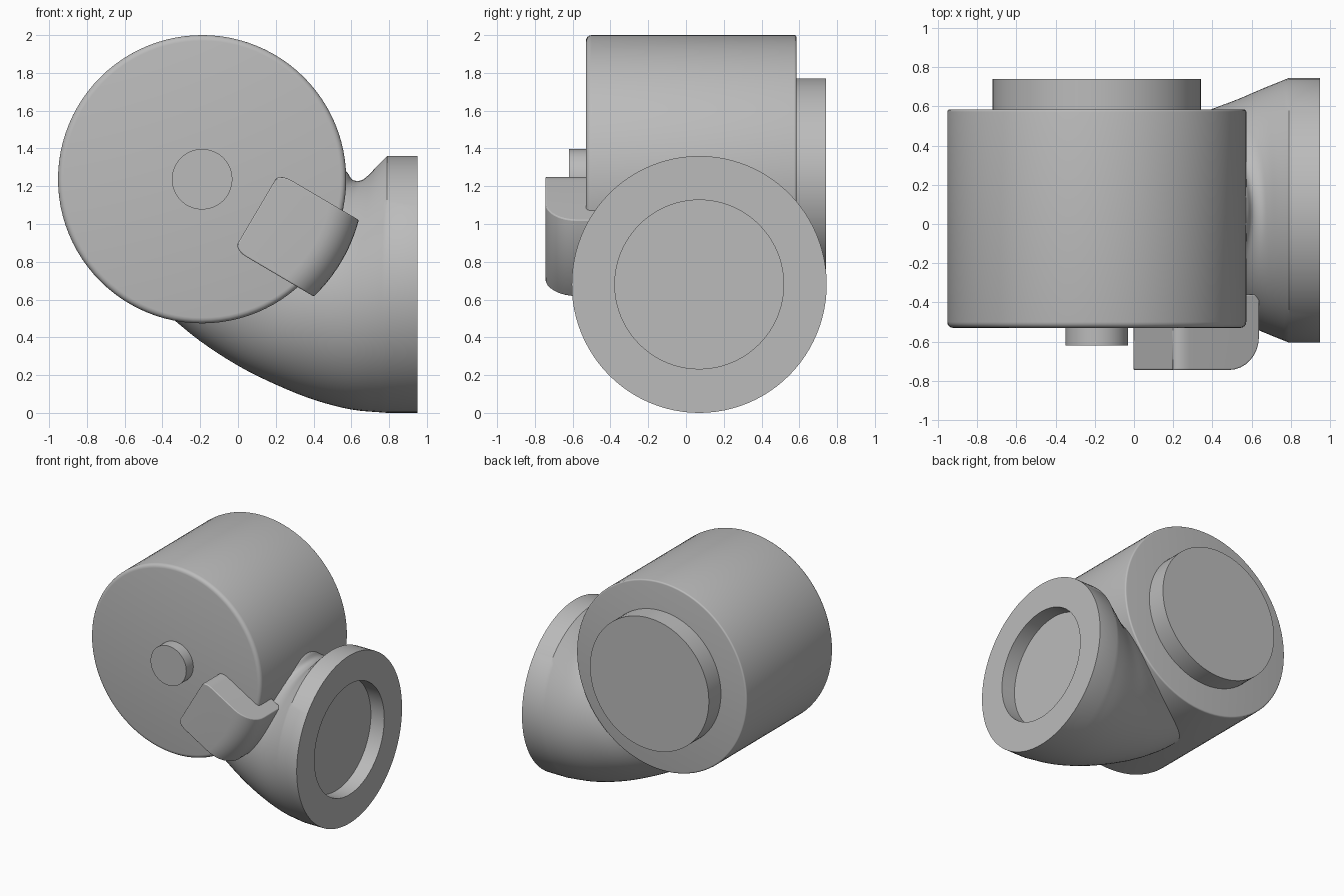
import bpy, bmesh, math
from mathutils import Vector, Matrix

if "Cube" in bpy.data.objects:
    bpy.data.objects.remove(bpy.data.objects["Cube"])

GREY = bpy.data.materials.new("plain_grey")
GREY.use_nodes = True
GREY.diffuse_color = (0.5, 0.5, 0.5, 1)
GREY.node_tree.nodes["Principled BSDF"].inputs["Base Color"].default_value = (0.5, 0.5, 0.5, 1)

SIDES = 96
AXIS_X, AXIS_Z, DRUM_R = -0.19, 1.237, 0.763   # drum axis runs along y


def finish(name, bm, angle=35):
    bmesh.ops.recalc_face_normals(bm, faces=bm.faces[:])
    mesh = bpy.data.meshes.new(name)
    bm.to_mesh(mesh)
    bm.free()
    mesh.materials.append(GREY)
    obj = bpy.data.objects.new(name, mesh)
    bpy.context.collection.objects.link(obj)
    bpy.ops.object.select_all(action='DESELECT')
    obj.select_set(True)
    bpy.context.view_layer.objects.active = obj
    bpy.ops.object.shade_smooth_by_angle(angle=math.radians(angle))
    return obj


def loft(name, sections):
    """Join elliptical rings, each given by its centre and two half axes."""
    bm = bmesh.new()
    rings = []
    for centre, a, b in sections:
        angles = [2 * math.pi * i / SIDES for i in range(SIDES)]
        rings.append([bm.verts.new(centre + a * math.cos(t) + b * math.sin(t)) for t in angles])
    for r0, r1 in zip(rings, rings[1:]):
        for i in range(SIDES):
            j = (i + 1) % SIDES
            bm.faces.new((r0[i], r0[j], r1[j], r1[i]))
    bm.faces.new(rings[0])
    bm.faces.new(rings[-1])
    return finish(name, bm)


def turned(name, profile):
    """Round part on the drum axis from (radius, y) pairs."""
    return loft(name, [(Vector((AXIS_X, y, AXIS_Z)), Vector((r, 0, 0)), Vector((0, 0, r)))
                       for r, y in profile])


def rounded_rim(r, y, size, inward, steps=4):
    """Quarter-round edge from the end face to the side wall."""
    pts = []
    for i in range(steps + 1):
        t = math.pi / 2 * i / steps
        pts.append((r - size + size * math.sin(t), y + inward * size * (1 - math.cos(t))))
    return pts


# Drum, rear disc and front knob
turned("drum", rounded_rim(DRUM_R, -0.53, 0.03, 1) + rounded_rim(DRUM_R, 0.585, 0.012, -1)[::-1])
turned("rear_disc", [(0.533, 0.5), (0.533, 0.74)])
turned("front_knob", [(0.16, -0.5), (0.16, -0.62)])

# Elbow: (lower x, z, upper x, z, half width) from the flange into the drum
KEYS = [Vector(k) for k in (
    (0.79, 0.0, 0.79, 1.36, 0.675),
    (0.60, 0.018, 0.735, 1.305, 0.625),
    (0.40, 0.07, 0.69, 1.258, 0.57),
    (0.20, 0.15, 0.65, 1.23, 0.52),
    (0.00, 0.25, 0.605, 1.235, 0.46),
    (-0.20, 0.38, 0.57, 1.28, 0.41),
    (-0.36, 0.51, 0.50, 1.30, 0.36))]


def ring(key):
    lx, lz, ux, uz, w = key
    low, up = Vector((lx, 0.07, lz)), Vector((ux, 0.07, uz))
    return (low + up) / 2, (up - low) / 2, Vector((0, w, 0))


def smooth_keys(keys, steps=4):
    padded = [keys[0] * 2 - keys[1]] + keys + [keys[-1] * 2 - keys[-2]]
    out = []
    for p0, p1, p2, p3 in zip(padded, padded[1:], padded[2:], padded[3:]):
        for s in range(steps):
            t = s / steps
            out.append(p1 + (p2 - p0) * (t / 2) + (p0 * 2 - p1 * 5 + p2 * 4 - p3) * (t * t / 2)
                       + (p1 * 3 - p0 - p2 * 3 + p3) * (t ** 3 / 2))
    return out + [keys[-1]]


# Flange with a round recess, running on into the elbow
def flange_ring(x, r):
    return Vector((x, 0.07, 0.68)), Vector((0, 0, r)), Vector((0, min(r, 0.675), 0))


loft("elbow_and_flange",
     [flange_ring(0.83, 0.447), flange_ring(0.95, 0.447), flange_ring(0.95, 0.68)]
     + [ring(k) for k in smooth_keys(KEYS)])

# Latch: hooked profile (radius from drum axis, y), wrapped round the drum rim
INNER, OUTER, HALF = 0.335, 0.857, 0.235
corner = [(OUTER - 0.17 + 0.17 * math.sin(t), -0.575 - 0.17 * math.cos(t))
          for t in (math.pi / 2 * i / 8 for i in range(9))]
profile = [(INNER, -0.52), (INNER, -0.745)] + corner + [(OUTER, -0.36), (0.75, -0.36), (0.75, -0.52)]
bm = bmesh.new()
SLICES = 12
rows = []
for s in range(SLICES + 1):
    v = HALF * (2 * s / SLICES - 1)
    rows.append([bm.verts.new((r if r < 0.6 else math.sqrt(r * r - v * v), y, v)) for r, y in profile])
n = len(profile)
for a, b in zip(rows, rows[1:]):
    for i in range(n):
        j = (i + 1) % n
        bm.faces.new((a[i], a[j], b[j], b[i]))
bm.faces.new(rows[0])
bm.faces.new(rows[-1])
bmesh.ops.recalc_face_normals(bm, faces=bm.faces[:])
ends = [e for e in bm.edges if all(v.co.x < 0.4 and abs(v.co.z) > HALF - 0.001 for v in e.verts)]
bmesh.ops.bevel(bm, geom=ends, offset=0.075, segments=5, profile=0.5, affect='EDGES')
bmesh.ops.transform(bm, verts=bm.verts[:],
                    matrix=Matrix.Translation((AXIS_X, 0, AXIS_Z)) @ Matrix.Rotation(math.radians(30.5), 4, 'Y'))
latch = finish("latch", bm)
bevel = latch.modifiers.new("soft_edges", 'BEVEL')
bevel.width = 0.022
bevel.segments = 3
bevel.limit_method = 'ANGLE'
bevel.angle_limit = math.radians(50)
